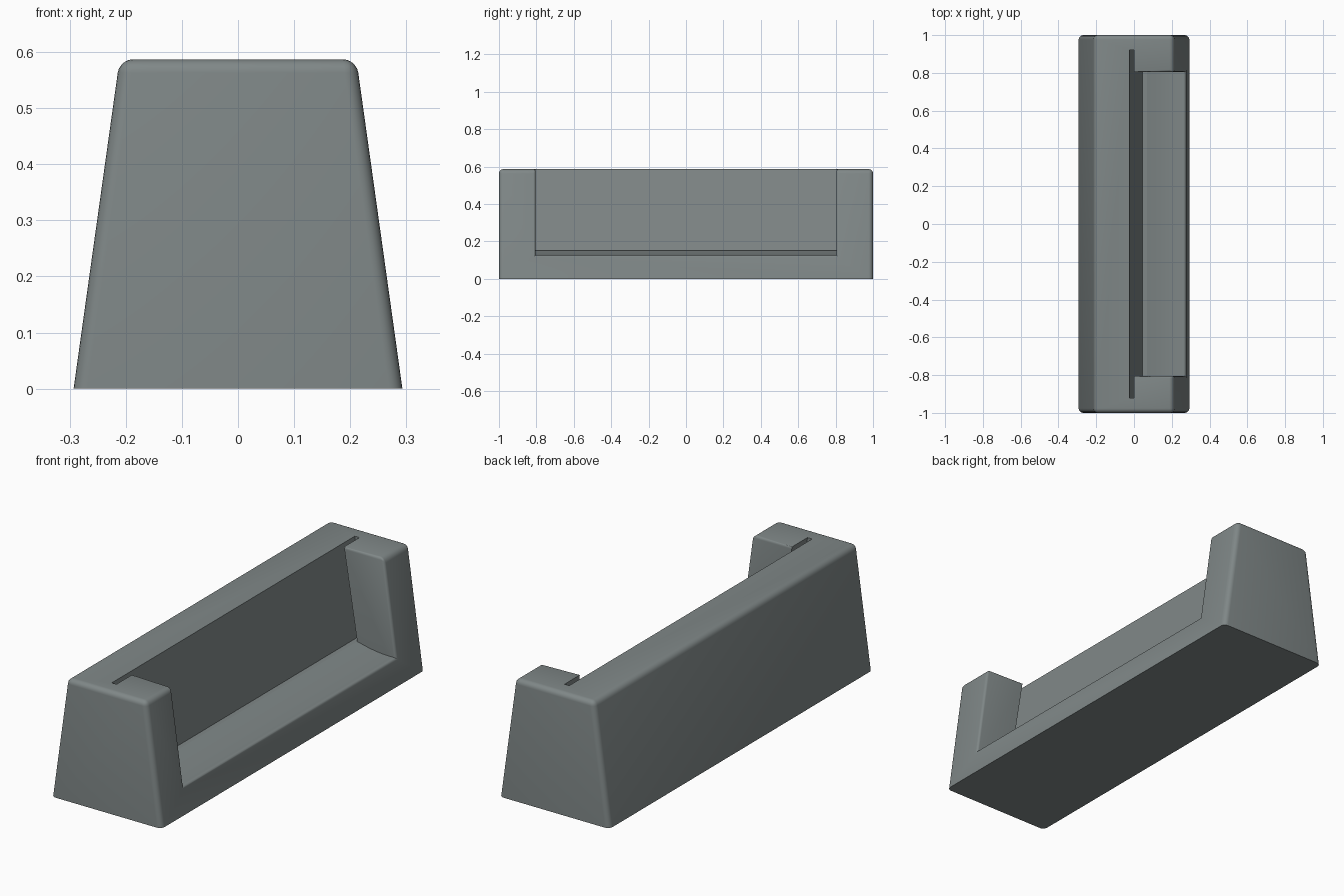
import bpy, bmesh, math

if "Cube" in bpy.data.objects:
    bpy.data.objects.remove(bpy.data.objects["Cube"])

H = 0.587           # height
TILT = 0.16         # lean of the back wall and slot
SLOT_X, SLOT_W = -0.025, 0.025


def prism(name, profile, half_len):
    """Extrude an (x, z) profile along y, centred on y = 0."""
    bm = bmesh.new()
    rings = [[bm.verts.new((x, y, z)) for x, z in profile] for y in (-half_len, half_len)]
    n = len(profile)
    for i in range(n):
        j = (i + 1) % n
        bm.faces.new((rings[0][i], rings[0][j], rings[1][j], rings[1][i]))
    bm.faces.new(rings[0])
    bm.faces.new(rings[1])
    bmesh.ops.recalc_face_normals(bm, faces=bm.faces)
    me = bpy.data.meshes.new(name)
    bm.to_mesh(me)
    bm.free()
    ob = bpy.data.objects.new(name, me)
    bpy.context.collection.objects.link(ob)
    return ob


def apply(ob, mod):
    bpy.context.view_layer.objects.active = ob
    bpy.ops.object.modifier_apply(modifier=mod.name)


def cut(ob, cutter):
    mod = ob.modifiers.new("cut", 'BOOLEAN')
    mod.operation, mod.solver, mod.object = 'DIFFERENCE', 'EXACT', cutter
    apply(ob, mod)
    bpy.data.objects.remove(cutter)


def wall_x(z):
    return SLOT_X + TILT * (H - z)


# Tapered block with end faces leaning in very slightly
body = prism("holder_body", [(-0.293, 0), (0.293, 0), (0.211, H), (-0.211, H)], 1.0)

# Front opening with a gently dished floor
floor = []
for i in range(11):
    t = i / 10
    floor.append((0.055 + 0.255 * t, 0.155 - 0.027 * t - 0.012 * math.sin(math.pi * t)))
back = SLOT_W / 2
cut(body, prism("opening_cutter",
                [(wall_x(0.7) + back, 0.7), (wall_x(0.155) + back - 0.01, 0.155)]
                + floor + [(0.45, 0.128), (0.45, 0.7)], 0.805))

# Round the convex edges, more on the outside than around the opening
bm = bmesh.new()
bm.from_mesh(body.data)
bmesh.ops.dissolve_limit(bm, angle_limit=0.005, verts=bm.verts, edges=bm.edges)
layer = bm.edges.layers.float.new("bevel_weight_edge")
for e in bm.edges:
    a, b = (v.co for v in e.verts)
    mid = (a + b) / 2
    if len(e.link_faces) != 2 or e.calc_face_angle_signed(0) < 0.5 or max(a.z, b.z) < 0.01:
        continue
    if mid.z > H - 0.01 and abs(mid.y) < 0.1 and -0.1 < mid.x < 0.1:
        continue                      # crisp top of the back wall
    e[layer] = 0.5 if abs(mid.y) < 0.83 and mid.x > -0.1 else 1.0
bm.to_mesh(body.data)
bm.free()
bev = body.modifiers.new("rounding", 'BEVEL')
bev.limit_method, bev.width, bev.segments = 'WEIGHT', 0.024, 5
apply(body, bev)

# Narrow leaning slot running into both posts
z0, z1 = 0.15, 0.7
cut(body, prism("slot_cutter", [(wall_x(z0), z0), (wall_x(z0) + SLOT_W, z0),
                                (wall_x(z1) + SLOT_W, z1), (wall_x(z1), z1)], 0.922))

# One grey colour
mat = bpy.data.materials.new("slate_grey")
mat.diffuse_color = (0.215, 0.245, 0.245, 1)
mat.use_nodes = True
mat.node_tree.nodes["Principled BSDF"].inputs["Base Color"].default_value = mat.diffuse_color
body.data.materials.clear()
body.data.materials.append(mat)
for p in body.data.polygons:
    p.material_index = 0
bpy.context.view_layer.objects.active = body
body.select_set(True)
bpy.ops.object.shade_smooth_by_angle(angle=math.radians(30))
